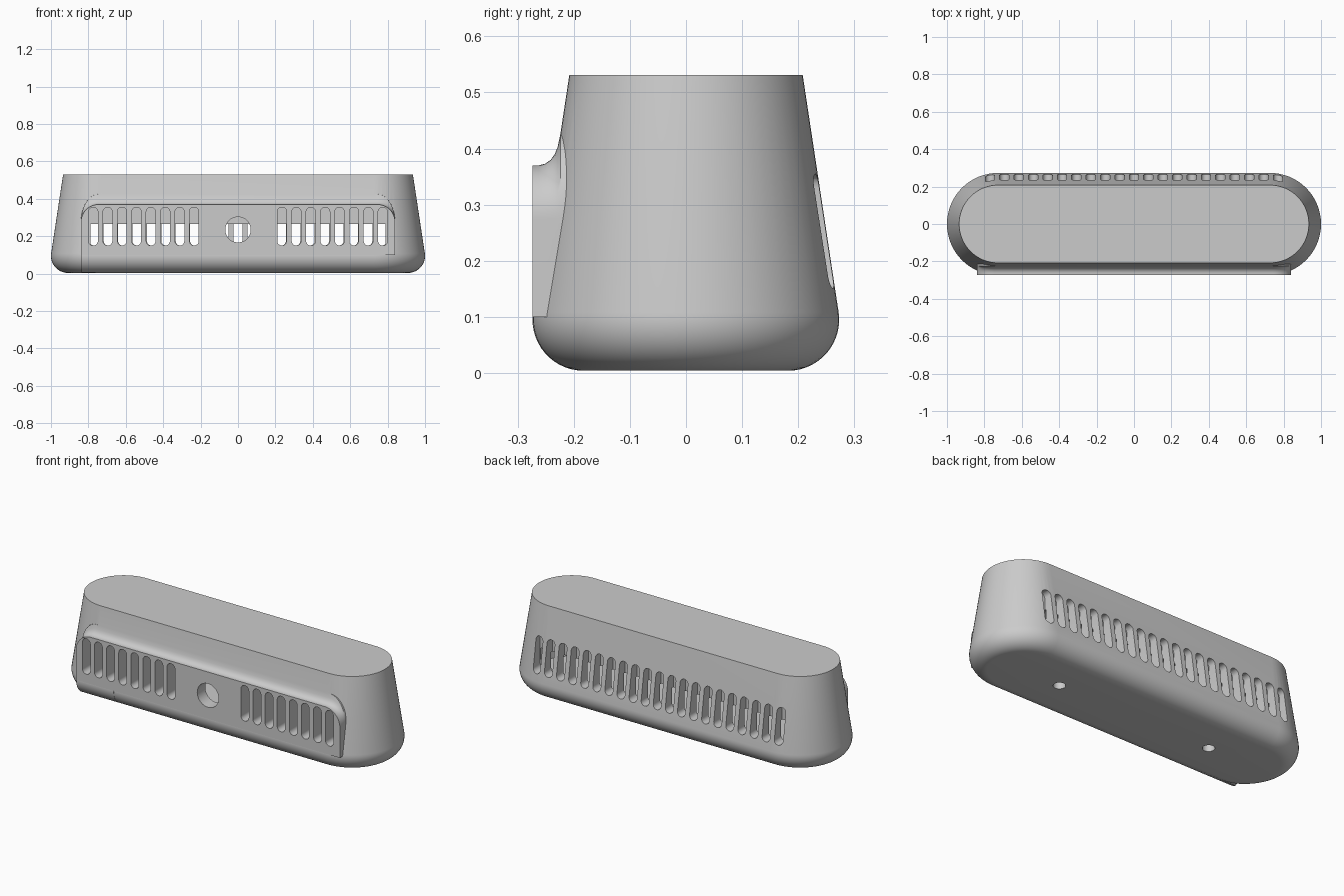
import bpy, bmesh
from math import sin, cos, pi, radians

if "Cube" in bpy.data.objects:
    bpy.data.objects.remove(bpy.data.objects["Cube"])

STRAIGHT = 0.727   # half length of the straight part of the stadium plan
FRONT = -0.2735    # plane of the front vent panel
PITCH = 0.077      # vent spacing


def make(name, bm):
    bmesh.ops.recalc_face_normals(bm, faces=bm.faces)
    me = bpy.data.meshes.new(name)
    bm.to_mesh(me)
    bm.free()
    ob = bpy.data.objects.new(name, me)
    bpy.context.collection.objects.link(ob)
    return ob


def loft(bm, rings):
    loops = [[bm.verts.new(p) for p in r] for r in rings]
    n = len(loops[0])
    for a, b in zip(loops, loops[1:]):
        for i in range(n):
            j = (i + 1) % n
            bm.faces.new((a[i], a[j], b[j], b[i]))
    bm.faces.new(loops[0][::-1])
    bm.faces.new(loops[-1])


def stadium(r, z, n=32):
    pts = []
    for side, start in ((1, -pi / 2), (-1, pi / 2)):
        for i in range(n + 1):
            a = start + pi * i / n
            pts.append((side * STRAIGHT + r * cos(a), r * sin(a), z))
    return pts


def slot(bm, x, y0, y1, z0=0.15, z1=0.355, w=0.025, n=10):
    # rounded-end prism running along y
    out = []
    for zc, start in ((z1 - w, 0), (z0 + w, pi)):
        for i in range(n + 1):
            a = start + pi * i / n
            out.append((x + w * cos(a), zc + w * sin(a)))
    loft(bm, [[(px, y, pz) for px, pz in out] for y in (y0, y1)])


def apply_boolean(ob, other, op):
    m = ob.modifiers.new(op, 'BOOLEAN')
    m.operation, m.object, m.solver = op, other, 'EXACT'
    bpy.context.view_layer.objects.active = ob
    bpy.ops.object.modifier_apply(modifier=m.name)
    bpy.data.objects.remove(other, do_unlink=True)


# tapered housing with rounded lower edge
R, CR, CZ = 0.091, 0.182, 0.095
arc = [(CR + R * cos(a), CZ + R * sin(a))
       for a in (radians(-90 + 98.3 * i / 14) for i in range(15))]
bm = bmesh.new()
loft(bm, [stadium(r, z) for r, z in arc + [(0.208, 0.531)]])
body = make("housing", bm)

# raised front vent panel, blended into the sloping wall along its top
outline = [(-0.84, 0.1, 0), (0.84, 0.1, 0)]
for side, start in ((1, 0), (-1, pi / 2)):
    for i in range(13):
        a = start + pi / 2 * i / 12
        outline.append((side * 0.745 + 0.095 * cos(a), 0.275 + 0.095 * sin(a), sin(a)))
blend = [(FRONT, 0), (-0.262, 0), (-0.251, 0.003), (-0.241, 0.010),
         (-0.234, 0.020), (-0.229, 0.032), (-0.224, 0.055), (-0.15, 0.06)]
bm = bmesh.new()
loft(bm, [[(x, y, z + d * k) for x, z, k in outline] for y, d in blend])
apply_boolean(body, make("vent_panel", bm), 'UNION')

# lower left corner of the panel follows the rounded edge down
prof = [(-r - 0.0006, z) for r, z in arc[2:]] + [(-0.15, 0.12), (-0.15, 0.03)]
bm = bmesh.new()
loft(bm, [[(x, y, z) for y, z in prof] for x in (-0.838, -0.6)])
apply_boolean(body, make("panel_corner", bm), 'UNION')

# inner cavity
bm = bmesh.new()
loft(bm, [stadium(0.2, z) for z in (0.07, 0.265)])
apply_boolean(body, make("cavity_cutter", bm), 'DIFFERENCE')

# front vents, front round port, back vents
bm = bmesh.new()
for s in (-1, 1):
    for i in range(8):
        slot(bm, s * (0.235 + PITCH * i), -0.35, -0.19)
slot(bm, 0, -0.35, -0.19, 0.167, 0.3032, 0.068, 24)
for i in range(-10, 11):
    slot(bm, i * PITCH, 0.19, 0.35)
# two screw holes underneath
for x in (-0.49, 0.49):
    loft(bm, [[(x + 0.032 * cos(2 * pi * i / 32), 0.032 * sin(2 * pi * i / 32), z)
               for i in range(32)] for z in (-0.05, 0.045)])
apply_boolean(body, make("opening_cutter", bm), 'DIFFERENCE')

bpy.ops.object.select_all(action='DESELECT')
body.select_set(True)
bpy.context.view_layer.objects.active = body
bpy.ops.object.shade_smooth_by_angle(angle=radians(25))
